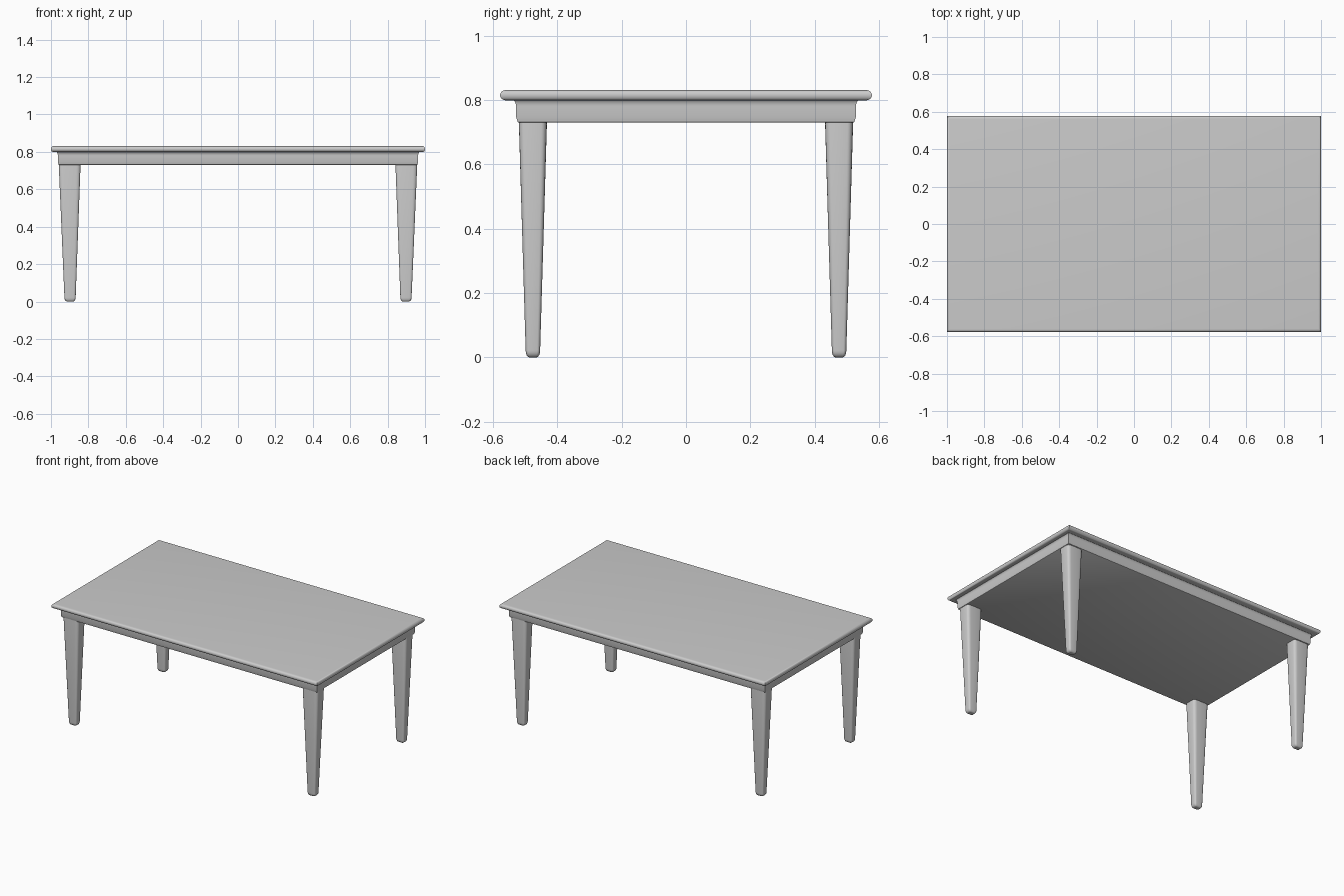
import bpy, bmesh
from math import sin, cos, pi, radians

if "Cube" in bpy.data.objects:
    bpy.data.objects.remove(bpy.data.objects["Cube"])


def loft(name, rings):
    """Skin a stack of equal-length point rings and cap both ends."""
    bm = bmesh.new()
    loops = [[bm.verts.new(p) for p in ring] for ring in rings]
    for a, b in zip(loops, loops[1:]):
        for i in range(len(a)):
            j = (i + 1) % len(a)
            bm.faces.new((a[i], a[j], b[j], b[i]))
    bm.faces.new(loops[0])
    bm.faces.new(loops[-1])
    bmesh.ops.recalc_face_normals(bm, faces=bm.faces)
    mesh = bpy.data.meshes.new(name)
    bm.to_mesh(mesh)
    bm.free()
    ob = bpy.data.objects.new(name, mesh)
    bpy.context.collection.objects.link(ob)
    bpy.ops.object.select_all(action='DESELECT')
    ob.select_set(True)
    bpy.context.view_layer.objects.active = ob
    bpy.ops.object.shade_smooth_by_angle(angle=radians(40))
    return ob


def rect(inset, z):
    # mouldings are slightly narrower along x than along y
    x, y = 1 - inset * 0.74, 0.578 - inset
    return [(-x, -y, z), (x, -y, z), (x, y, z), (-x, y, z)]


def rounded_rect(cx, cy, hx, hy, z, r=0.4, n=5):
    pts = []
    for k, (sx, sy) in enumerate([(1, 1), (-1, 1), (-1, -1), (1, -1)]):
        for i in range(n):
            a = k * pi / 2 + i / (n - 1) * pi / 2
            pts.append((cx + hx * (sx * (1 - r) + r * cos(a)),
                        cy + hy * (sy * (1 - r) + r * sin(a)), z))
    return pts


# Table top with rounded edge
edge = []
for i in range(13):
    a = -pi / 2 + pi * i / 12
    edge.append((0.018 * (1 - cos(a)), 0.815 + 0.016 * sin(a)))
loft("table_top", [rect(*p) for p in edge])

# Solid apron: small rounded lower edge, cove flaring out under the top
apron = [(0.058, 0.73), (0.054, 0.732), (0.053, 0.738), (0.050, 0.746), (0.050, 0.780)]
for i in range(1, 7):
    a = pi / 2 * i / 6
    apron.append((0.050 - 0.016 * (1 - cos(a)), 0.780 + 0.022 * sin(a)))
loft("apron", [rect(*p) for p in apron])

# Tapered legs with rounded feet
for xn, sx in (("left", -1), ("right", 1)):
    for yn, sy in (("front", -1), ("back", 1)):
        rings = []
        for i in range(7):
            a = pi / 2 * i / 6
            f = 0.5 + 0.5 * sin(a)
            rings.append(rounded_rect(sx * 0.898, sy * 0.476, 0.030 * f, 0.0225 * f,
                                      0.022 * (1 - cos(a))))
        rings.append(rounded_rect(sx * 0.9, sy * 0.476, 0.058, 0.0435, 0.725))
        rings.append(rounded_rect(sx * 0.9, sy * 0.476, 0.057, 0.0425, 0.735))
        loft(f"{yn}_{xn}_leg", rings)
